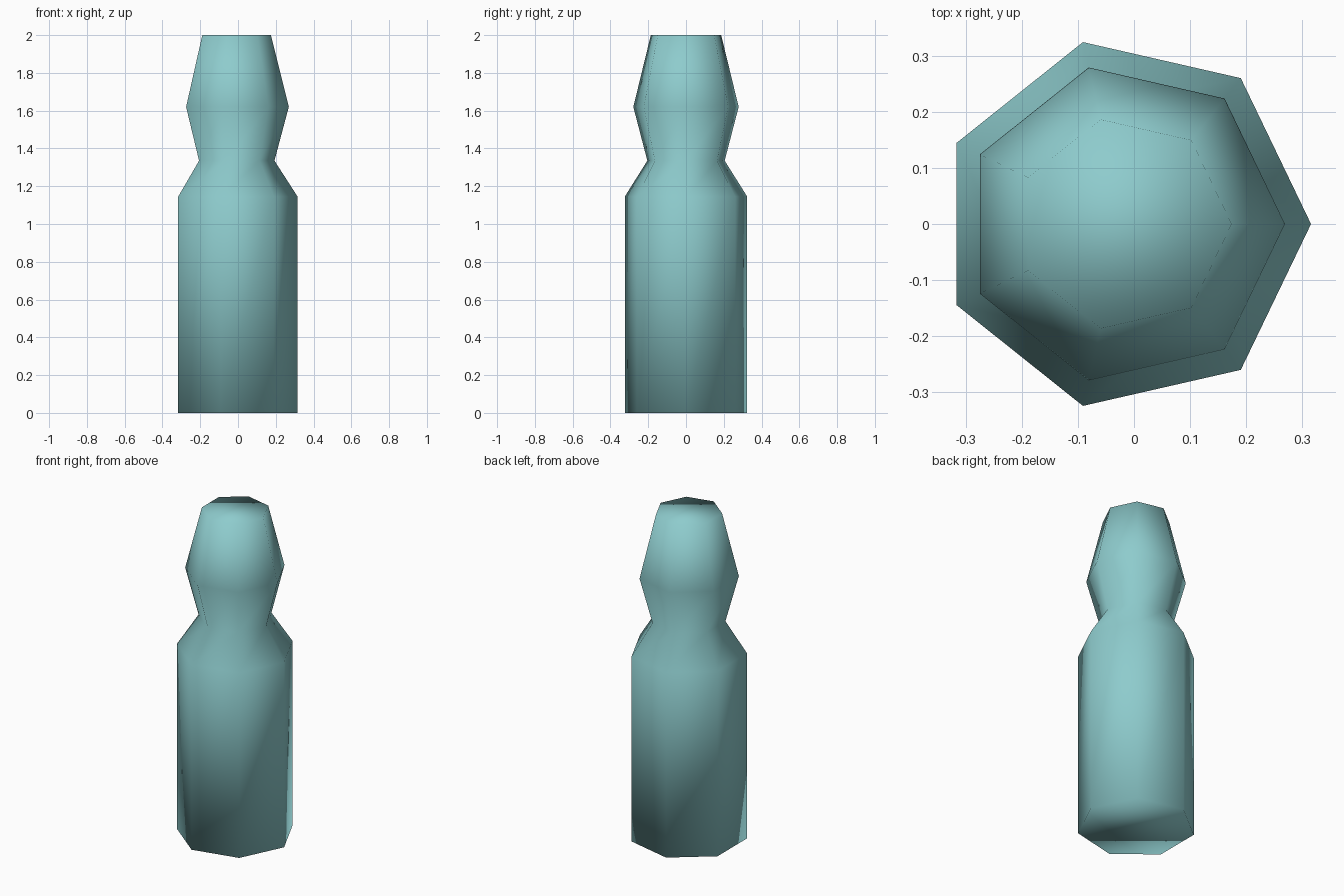
import bpy, bmesh
from math import cos, sin, tau

cube = bpy.data.objects.get("Cube")
if cube:
    bpy.data.objects.remove(cube, do_unlink=True)

SIDES = 7
CENTRE_X = -0.017

# Profile from base to top: (radius, height)
PROFILE = [
    (0.3325, 0.0),    # base
    (0.3325, 1.145),  # shoulder
    (0.21, 1.335),    # neck
    (0.286, 1.62),    # widest part of the head
    (0.191, 2.0),     # flat top
]


def make_material(name, colour):
    mat = bpy.data.materials.new(name)
    mat.use_nodes = True
    mat.diffuse_color = colour
    mat.node_tree.nodes["Principled BSDF"].inputs["Base Color"].default_value = colour
    return mat


def lathe(name, profile, mat):
    """Closed seven-sided turned solid with one corner pointing to +x."""
    bm = bmesh.new()
    rings = []
    for radius, z in profile:
        angles = [tau * i / SIDES for i in range(SIDES)]
        rings.append([bm.verts.new((CENTRE_X + radius * cos(a), radius * sin(a), z))
                      for a in angles])
    # Side walls
    for low, high in zip(rings, rings[1:]):
        for i in range(SIDES):
            j = (i + 1) % SIDES
            bm.faces.new((low[i], low[j], high[j], high[i]))
    # Base and top caps
    bm.faces.new(rings[0][::-1])
    bm.faces.new(rings[-1])
    # Everything is softly shaded, caps included
    for face in bm.faces:
        face.smooth = True
    mesh = bpy.data.meshes.new(name)
    bm.to_mesh(mesh)
    bm.free()
    mesh.materials.append(mat)
    obj = bpy.data.objects.new(name, mesh)
    bpy.context.collection.objects.link(obj)
    return obj


teal = make_material("pale teal", (0.27, 0.60, 0.61, 1.0))
lathe("bottle", PROFILE, teal)
